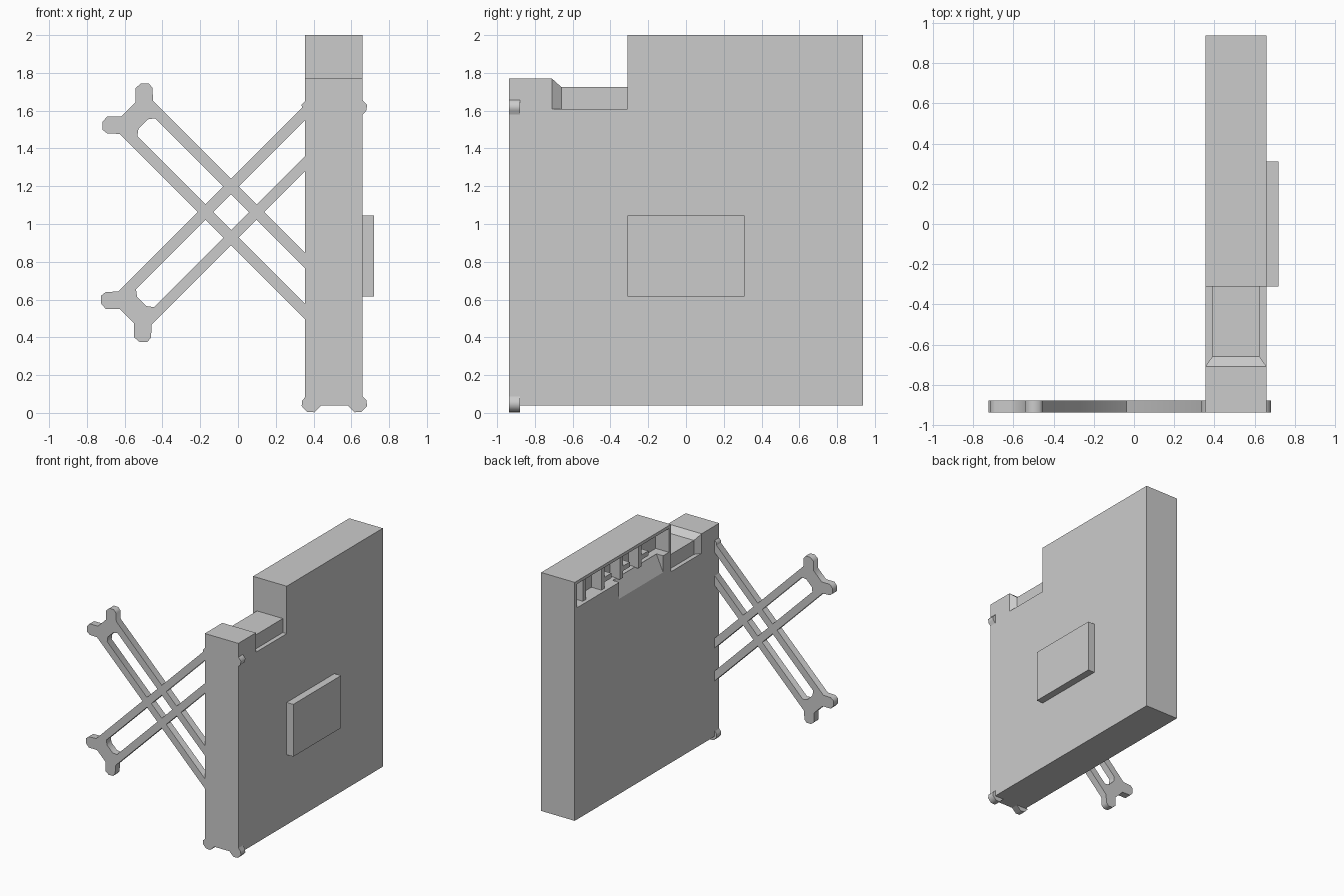
import bpy, math

if "Cube" in bpy.data.objects:
    bpy.data.objects.remove(bpy.data.objects["Cube"])

X0, X1 = 0.355, 0.66   # slab thickness range


def loft(name, rings):
    """Closed solid through a series of matching rings."""
    n = len(rings[0])
    verts = [p for r in rings for p in r]
    faces = [list(range(n))[::-1], list(range(len(verts) - n, len(verts)))]
    for k in range(len(rings) - 1):
        for i in range(n):
            j = (i + 1) % n
            faces.append([k * n + i, k * n + j, (k + 1) * n + j, (k + 1) * n + i])
    me = bpy.data.meshes.new(name)
    me.from_pydata(verts, [], faces)
    ob = bpy.data.objects.new(name, me)
    bpy.context.collection.objects.link(ob)
    bpy.context.view_layer.objects.active = ob
    bpy.ops.object.mode_set(mode='EDIT')
    bpy.ops.mesh.select_all(action='SELECT')
    bpy.ops.mesh.normals_make_consistent(inside=False)
    bpy.ops.object.mode_set(mode='OBJECT')
    return ob


def box(name, x0, x1, y0, y1, z0, z1):
    return loft(name, [[(x, y0, z0), (x, y1, z0), (x, y1, z1), (x, y0, z1)] for x in (x0, x1)])


def cut(target, cutter):
    cutter.hide_render = True
    m = target.modifiers.new("cut", 'BOOLEAN')
    m.operation, m.solver, m.object = 'DIFFERENCE', 'EXACT', cutter
    bpy.context.view_layer.objects.active = target
    bpy.ops.object.modifier_apply(modifier=m.name)
    bpy.data.objects.remove(cutter)


# Main slab with stepped front corner
side = [(-.938, .04), (.938, .04), (.938, 2), (-.31, 2), (-.31, 1.61),
        (-.71, 1.61), (-.71, 1.77), (-.938, 1.77)]
slab = loft("slab_body", [[(x, y, z) for y, z in side] for x in (X0, X1)])

# Recess in the left face, with a sloped sill below it
cut(slab, box("recess_cutter", X0 - .1, X0 + .12, -.285, .91, 1.78, 1.975))
cut(slab, loft("sill_cutter", [[(X0 - .02, y, z), (X0 - .02, y, 1.80), (X0 + .06, y, 1.80), (X0 + .06, y, 1.775)]
                               for y, z in ((-.21, 1.60), (.36, 1.60))]))

# Fins and small teeth inside the recess
for i, y in enumerate((.77, .53, .29, .05)):
    box(f"recess_fin_{i}", X0 + .03, X0 + .13, y - .02, y + .02, 1.775, 1.98)
    if i:
        box(f"recess_tooth_{i}", X0 + .03, X0 + .13, y - .11, y - .02, 1.83, 1.87)

# Narrow neck in the notch, flaring to the front post
neck = [(-.71, X0, X1, 1.77), (-.66, .39, .625, 1.725), (-.31, .39, .625, 1.725)]
loft("notch_neck", [[(a, y, 1.61), (b, y, 1.61), (b, y, z), (a, y, z)] for y, a, b, z in neck])

# Raised panel on the right face
box("side_panel", X1, .72, -.31, .31, .615, 1.045)

# Slotted links with lugged ends: (distance from end, half width)
LUG = [(.06, .124), (.01, .17), (-.02, .173), (-.05, .145), (-.053, .106), (0, .053)]
SLOT = [(.134, .067), (.11, .035)]


def link(name, x, z, angle, length=1.555):
    cu = bpy.data.curves.new(name, 'CURVE')
    cu.dimensions, cu.fill_mode, cu.extrude = '2D', 'BOTH', .029
    for half in (LUG, SLOT):
        end = half + [(d, -v) for d, v in reversed(half)]
        loop = end + [(length - d, -v) for d, v in end]
        sp = cu.splines.new('POLY')
        sp.points.add(len(loop) - 1)
        for p, (d, v) in zip(sp.points, loop):
            p.co = (d, v, 0, 1)
        sp.use_cyclic_u = True
    ob = bpy.data.objects.new(name, cu)
    bpy.context.collection.objects.link(ob)
    ob.location = (x, -.909, z)
    ob.rotation_euler = (math.pi / 2, -math.radians(angle), 0)
    bpy.context.view_layer.update()
    bpy.ops.object.select_all(action='DESELECT')
    ob.select_set(True)
    bpy.context.view_layer.objects.active = ob
    bpy.ops.object.convert(target='MESH')


link("rising_link", -.5875, .5125, 45)
link("falling_link", -.58, 1.607, -45)
link("upright_link", .51, .056, 90)
